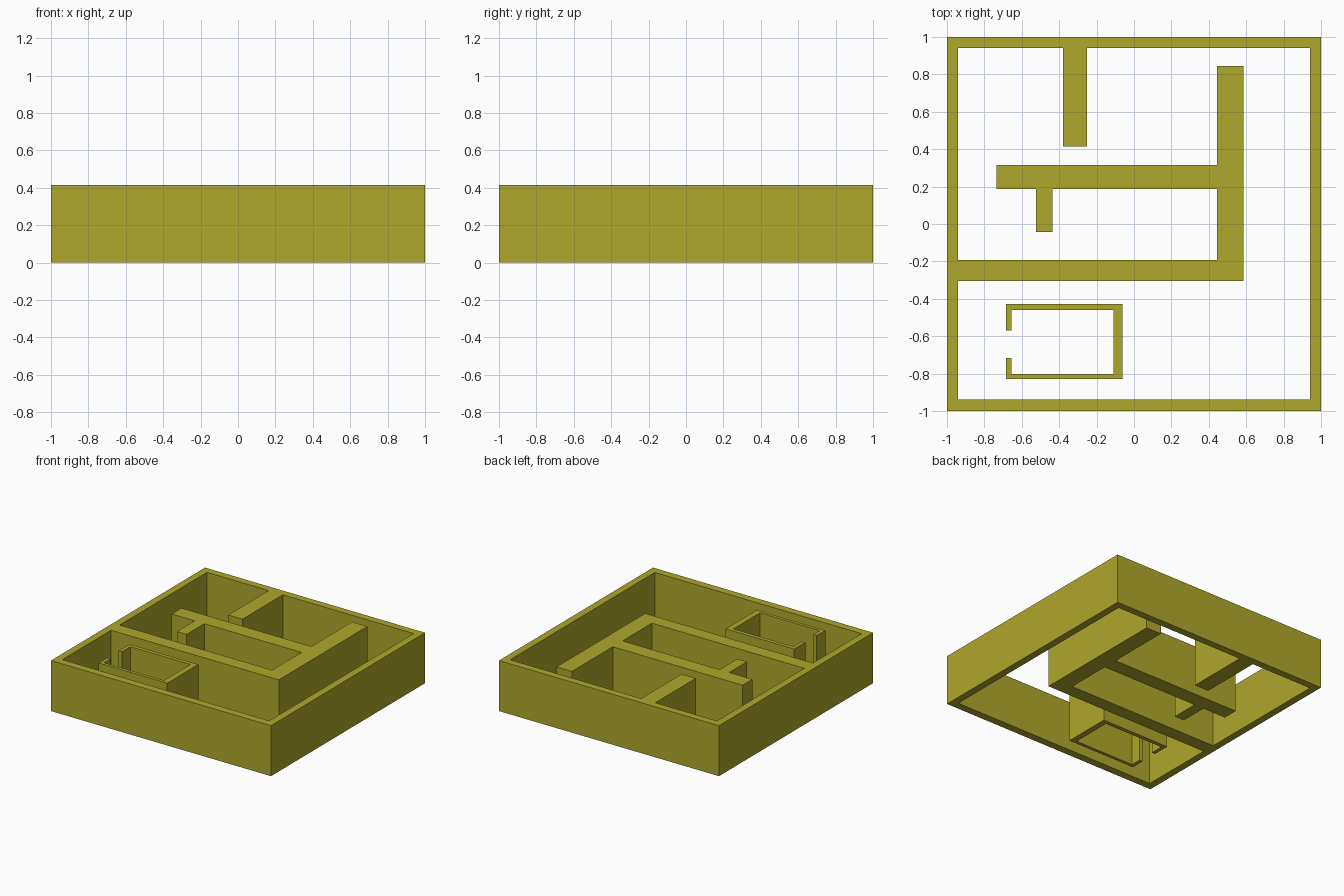
import bpy
import bmesh

if "Cube" in bpy.data.objects:
    bpy.data.objects.remove(bpy.data.objects["Cube"])

HEIGHT = 0.415

olive = bpy.data.materials.new("olive_yellow")
olive.diffuse_color = (0.423, 0.392, 0.025, 1.0)
olive.use_nodes = True
olive.node_tree.nodes["Principled BSDF"].inputs["Base Color"].default_value = olive.diffuse_color


def wall_plan(name, *loops):
    """Fill the area between closed outlines and give it the wall height."""
    bm = bmesh.new()
    edges = []
    for loop in loops:
        verts = [bm.verts.new((x, y, HEIGHT / 2)) for x, y in loop]
        edges += [bm.edges.new((a, b)) for a, b in zip(verts, verts[1:] + verts[:1])]
    bmesh.ops.triangle_fill(bm, edges=edges, use_beauty=True, normal=(0, 0, 1))
    bmesh.ops.recalc_face_normals(bm, faces=bm.faces)
    mesh = bpy.data.meshes.new(name)
    bm.to_mesh(mesh)
    bm.free()
    mesh.materials.append(olive)
    obj = bpy.data.objects.new(name, mesh)
    bpy.context.collection.objects.link(obj)
    solid = obj.modifiers.new("wall_height", 'SOLIDIFY')
    solid.thickness = HEIGHT
    solid.offset = 0
    return obj


# Square outer wall; the inner outline also traces the attached partitions
outer = [(-1, -1), (1, -1), (1, 1), (-1, 1)]
inner = [
    (-0.94, 0.94),
    # stub on the back wall
    (-0.38, 0.94), (-0.38, 0.415), (-0.25, 0.415), (-0.25, 0.94),
    # room corners
    (0.94, 0.94), (0.94, -0.937), (-0.94, -0.937),
    # long partition from the left wall, then the tall cross wall
    (-0.94, -0.305), (0.585, -0.305), (0.585, 0.845), (0.445, 0.845),
    # middle partition with its small stub
    (0.445, 0.315), (-0.735, 0.315), (-0.735, 0.188), (-0.525, 0.188),
    (-0.525, -0.043), (-0.437, -0.043), (-0.437, 0.188), (0.445, 0.188),
    # back to the left wall
    (0.445, -0.193), (-0.94, -0.193),
]
wall_plan("outer_wall_and_partitions", outer, inner)

# Free-standing small room with a doorway on its left side
wall_plan("small_room", [
    (-0.685, -0.57), (-0.685, -0.427), (-0.062, -0.427), (-0.062, -0.83),
    (-0.685, -0.83), (-0.685, -0.717), (-0.655, -0.717), (-0.655, -0.803),
    (-0.11, -0.803), (-0.11, -0.46), (-0.655, -0.46), (-0.655, -0.57),
])
